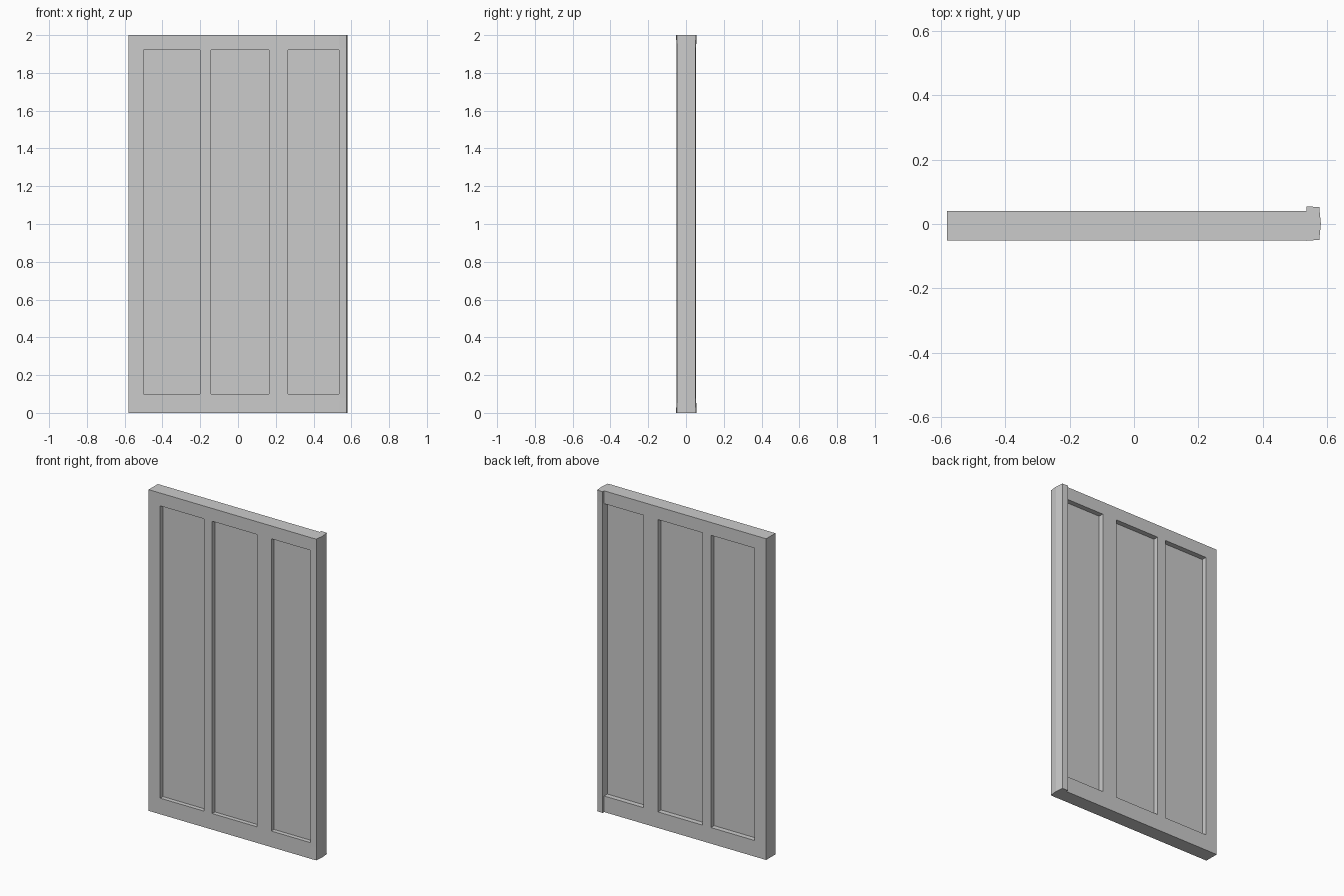
import bpy, bmesh

if "Cube" in bpy.data.objects:
    bpy.data.objects.remove(bpy.data.objects["Cube"])


def make_object(name, bm):
    bmesh.ops.recalc_face_normals(bm, faces=bm.faces)
    mesh = bpy.data.meshes.new(name)
    bm.to_mesh(mesh)
    bm.free()
    obj = bpy.data.objects.new(name, mesh)
    bpy.context.collection.objects.link(obj)
    return obj


def box(name, x, y, z):
    bm = bmesh.new()
    bmesh.ops.create_cube(bm, size=1)
    for v in bm.verts:
        for i, (lo, hi) in enumerate((x, y, z)):
            v.co[i] = lo if v.co[i] < 0 else hi
    return make_object(name, bm)


def loft(name, profile, rings):
    # rings: (height, depth scale)
    bm = bmesh.new()
    loops = [[bm.verts.new((x, y * s, z)) for x, y in profile] for z, s in rings]
    n = len(profile)
    for a, b in zip(loops, loops[1:]):
        for i in range(n):
            j = (i + 1) % n
            bm.faces.new((a[i], a[j], b[j], b[i]))
    bm.faces.new(loops[0])
    bm.faces.new(loops[-1])
    return make_object(name, bm)


FRONT, BACK = -0.051, 0.04
BOTTOM, TOP = 0.10, 1.92

# Top and bottom rails
box("bottom_rail", (-0.58, 0.54), (FRONT, BACK), (0, BOTTOM))
box("top_rail", (-0.58, 0.54), (FRONT, BACK), (TOP, 2))

# Upright stiles between the recessed panels
for name, x in (("left_stile", (-0.58, -0.50)),
                ("inner_stile_left", (-0.20, -0.142)),
                ("inner_stile_right", (0.165, 0.265))):
    box(name, x, (FRONT, BACK), (BOTTOM, TOP))

# Thin recessed panels, seen from both faces
for name, x in (("left_panel", (-0.50, -0.20)),
                ("middle_panel", (-0.142, 0.165)),
                ("right_panel", (0.265, 0.537))):
    box(name, x, (-0.024, 0.008), (BOTTOM, TOP))

# Edge post, standing proud at the back, with a slightly bowed outer side
loft("edge_post",
     [(0.536, -0.052), (0.575, -0.049), (0.58, 0.0), (0.575, 0.052), (0.536, 0.055)],
     [(0.0, 1.0), (0.08, 0.98), (1.93, 0.98), (2.0, 1.0)])
